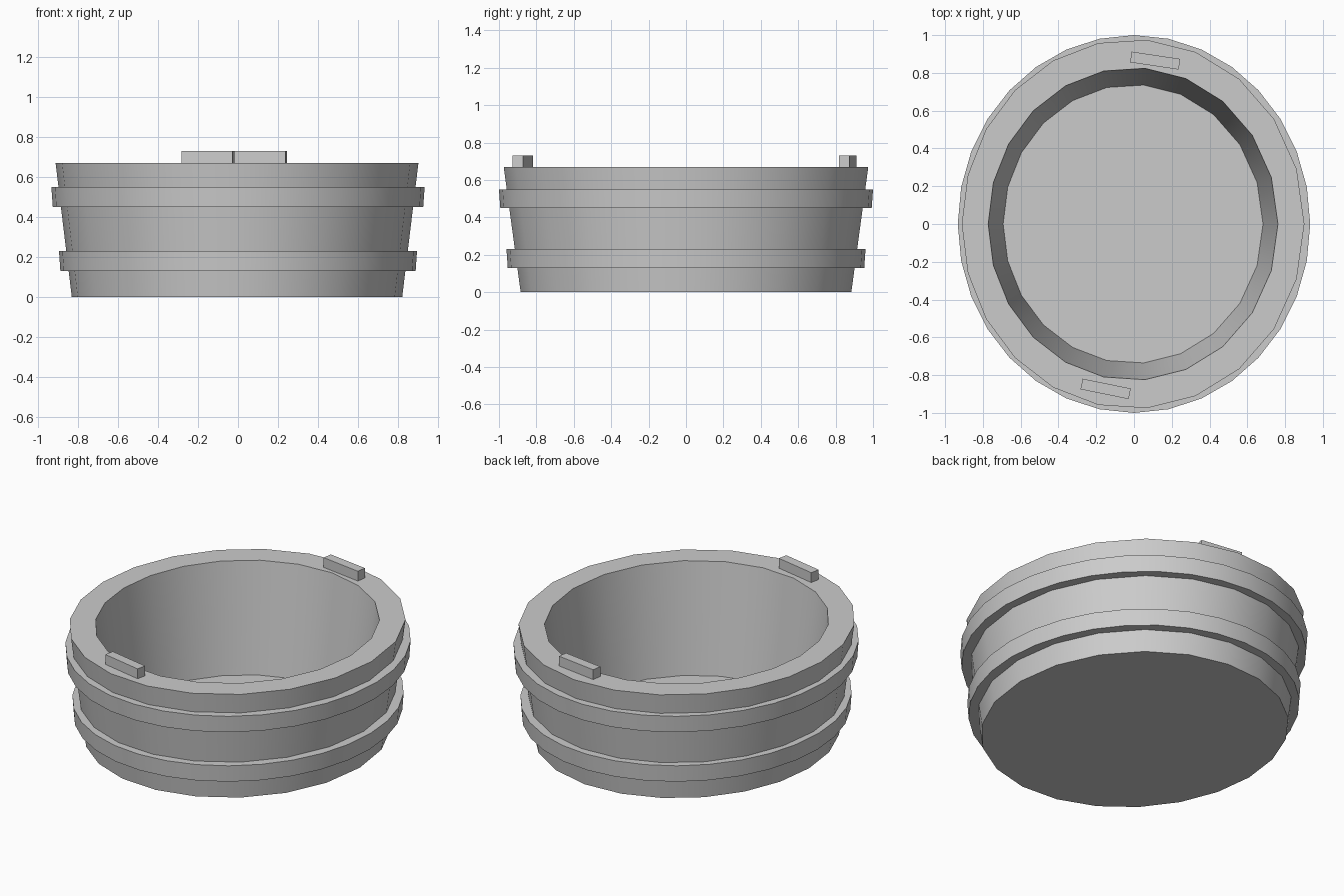
import bpy
import bmesh
from math import sin, cos, tau, radians
from mathutils import Matrix

cube = bpy.data.objects.get("Cube")
if cube:
    bpy.data.objects.remove(cube, do_unlink=True)

grey = bpy.data.materials.new("plain grey")
grey.use_nodes = True
colour = (0.6, 0.6, 0.6, 1)
grey.diffuse_color = colour
grey.node_tree.nodes["Principled BSDF"].inputs["Base Color"].default_value = colour


def finish(name, bm):
    """Turn a bmesh into a shaded object."""
    bmesh.ops.recalc_face_normals(bm, faces=bm.faces)
    mesh = bpy.data.meshes.new(name)
    bm.to_mesh(mesh)
    bm.free()
    mesh.materials.append(grey)
    obj = bpy.data.objects.new(name, mesh)
    bpy.context.collection.objects.link(obj)
    bpy.ops.object.select_all(action='DESELECT')
    obj.select_set(True)
    bpy.context.view_layer.objects.active = obj
    bpy.ops.object.shade_smooth_by_angle(angle=radians(30))
    return obj


def oval_lathe(name, profile, sides, closed, skew=0.0, shift=0.0):
    """Sweep (x radius, y radius, z) points around an oval."""
    bm = bmesh.new()
    loops = []
    for rx, ry, z in profile:
        loop = []
        for i in range(sides):
            a = tau * i / sides
            a += skew * sin(a)
            loop.append(bm.verts.new((rx * cos(a) + shift, ry * sin(a), z)))
        loops.append(loop)
    pairs = list(zip(loops, loops[1:]))
    if closed:
        pairs.append((loops[-1], loops[0]))
    else:
        bm.faces.new(loops[0])
        bm.faces.new(loops[-1])
    for low, high in pairs:
        for i in range(sides):
            j = (i + 1) % sides
            bm.faces.new((low[i], low[j], high[j], high[i]))
    return finish(name, bm)


# Tapered tub: outer base, outer rim, inner rim, inner floor
oval_lathe("tub_body", [(0.826, 0.887, 0), (0.907, 0.978, 0.67),
                        (0.767, 0.827, 0.67), (0.688, 0.738, 0.01)],
           22, False, skew=radians(3.5), shift=-0.005)

# Raised bands around the tub
for name, rx, ry, bottom in (("lower_band", 0.895, 0.96, 0.13),
                             ("upper_band", 0.933, 1.0, 0.45)):
    top = bottom + 0.1
    oval_lathe(name, [(rx - 0.007, ry - 0.007, bottom), (rx, ry, top),
                      (rx - 0.1, ry - 0.1, top), (rx - 0.1, ry - 0.1, bottom)],
               32, True)

# Small blocks standing on the rim
for name, x, y, turn in (("back_rim_block", 0.112, 0.865, -8.5),
                         ("front_rim_block", -0.15, -0.873, -11.5)):
    bm = bmesh.new()
    place = (Matrix.Translation((x, y, 0.695))
             @ Matrix.Rotation(radians(turn), 4, 'Z')
             @ Matrix.Diagonal((0.26, 0.057, 0.07, 1)))
    bmesh.ops.create_cube(bm, size=1, matrix=place)
    finish(name, bm)
